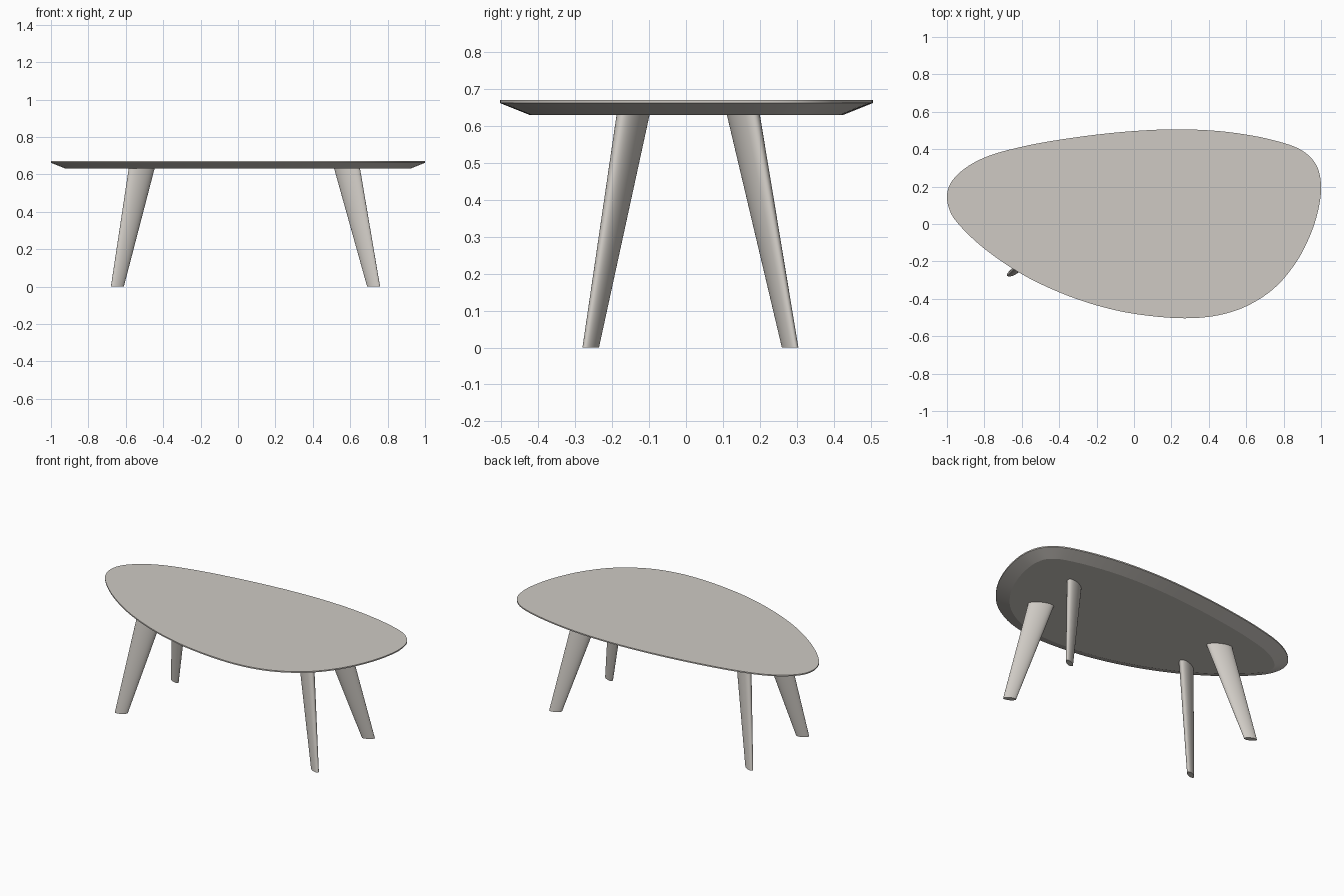
import bpy, bmesh, math
from mathutils import Vector

if "Cube" in bpy.data.objects:
    bpy.data.objects.remove(bpy.data.objects["Cube"])

wood = bpy.data.materials.new("pale warm grey")
wood.diffuse_color = (0.62, 0.59, 0.55, 1)
wood.use_nodes = True
wood.node_tree.nodes["Principled BSDF"].inputs["Base Color"].default_value = wood.diffuse_color


def finish(name, bm):
    bmesh.ops.recalc_face_normals(bm, faces=bm.faces)
    mesh = bpy.data.meshes.new(name)
    bm.to_mesh(mesh)
    bm.free()
    mesh.materials.append(wood)
    obj = bpy.data.objects.new(name, mesh)
    bpy.context.collection.objects.link(obj)
    bpy.ops.object.select_all(action='DESELECT')
    obj.select_set(True)
    bpy.context.view_layer.objects.active = obj
    bpy.ops.object.shade_smooth_by_angle(angle=math.radians(20))
    return obj


def loft(name, rings):
    """Closed solid through rings of equal point count."""
    bm = bmesh.new()
    loops = [[bm.verts.new(p) for p in ring] for ring in rings]
    n = len(loops[0])
    for a, b in zip(loops, loops[1:]):
        for i in range(n):
            j = (i + 1) % n
            bm.faces.new((a[i], a[j], b[j], b[i]))
    bm.faces.new(loops[0][::-1])
    bm.faces.new(loops[-1])
    return finish(name, bm)


def closed_spline(pts, steps):
    """Smooth closed curve through the points (centripetal Catmull-Rom)."""
    pts = [Vector(p) for p in pts]
    n, out = len(pts), []
    for i in range(n):
        p0, p1, p2, p3 = (pts[(i + k) % n] for k in (-1, 0, 1, 2))
        t0 = 0
        t1 = t0 + (p1 - p0).length ** 0.5
        t2 = t1 + (p2 - p1).length ** 0.5
        t3 = t2 + (p3 - p2).length ** 0.5
        for s in range(steps):
            t = t1 + (t2 - t1) * s / steps
            a1 = p0.lerp(p1, (t - t0) / (t1 - t0))
            a2 = p1.lerp(p2, (t - t1) / (t2 - t1))
            a3 = p2.lerp(p3, (t - t2) / (t3 - t2))
            b1 = a1.lerp(a2, (t - t0) / (t2 - t0))
            b2 = a2.lerp(a3, (t - t1) / (t3 - t1))
            out.append(b1.lerp(b2, (t - t1) / (t2 - t1)))
    return out


# Tabletop: pebble outline, thin rim, underside chamfered inwards
outline = closed_spline([
    (-1, 0.14), (-0.985, 0.21), (-0.92, 0.285), (-0.8, 0.355), (-0.6, 0.413),
    (-0.3, 0.465), (0, 0.497), (0.25, 0.506), (0.5, 0.492), (0.75, 0.447),
    (0.9, 0.392), (0.975, 0.315), (1, 0.21), (0.99, 0.1), (0.95, -0.04),
    (0.87, -0.2), (0.75, -0.343), (0.6, -0.44), (0.45, -0.488), (0.27, -0.504),
    (0, -0.48), (-0.2, -0.435), (-0.4, -0.365), (-0.6, -0.268), (-0.8, -0.132),
    (-0.93, -0.01), (-0.98, 0.06)], 6)


def inset(pts, d):
    n, out = len(pts), []
    for i, p in enumerate(pts):
        t = (pts[(i + 1) % n] - pts[i - 1]).normalized()
        out.append(p + Vector((t.y, -t.x)) * d)  # outline runs clockwise
    return out


loft("tabletop", [
    [(p.x, p.y, 0.63) for p in inset(outline, 0.08)],
    [(p.x, p.y, 0.662) for p in outline],
    [(p.x, p.y, 0.67) for p in outline]])


# Legs: splayed, tapering oval columns turned towards the middle
def oval(cx, cy, z, a, b, turn, n=64):
    c, s = math.cos(turn), math.sin(turn)
    ring = []
    for i in range(n):
        t = 2 * math.pi * i / n
        u, v = a * math.cos(t), b * math.sin(t)
        ring.append((cx + u * c - v * s, cy + u * s + v * c, z))
    return ring


for side, foot_x, top_x in (("left", -0.645, -0.515), ("right", 0.725, 0.583)):
    for end, foot_y, top_y in (("front", -0.258, -0.143), ("back", 0.282, 0.155)):
        turn = math.radians(27) * (1 if foot_x * foot_y > 0 else -1)
        loft(f"{end}_{side}_leg", [
            oval(foot_x, foot_y, 0, 0.038, 0.016, turn),
            oval(top_x, top_y, 0.632, 0.076, 0.032, turn)])
